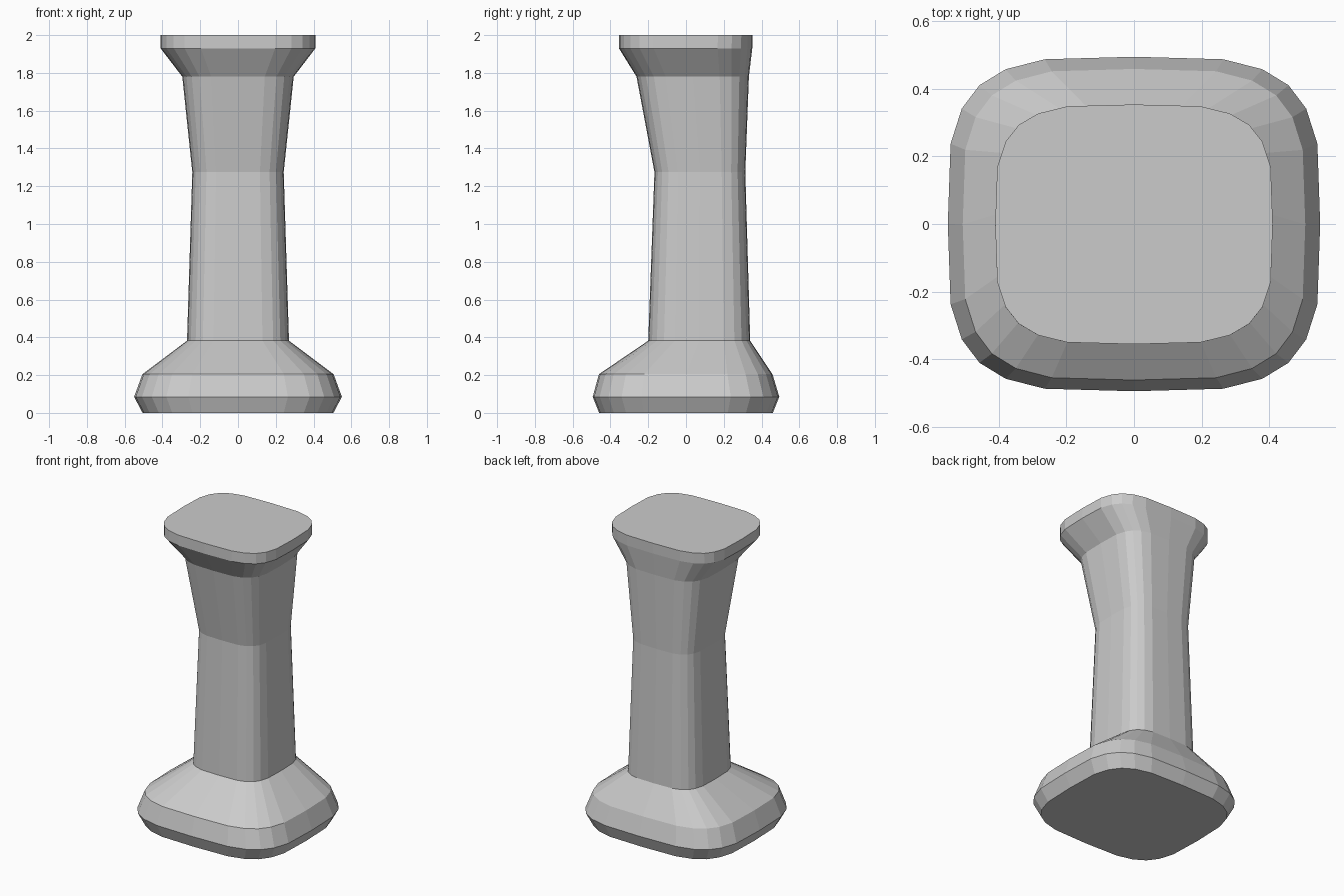
import bpy
import bmesh

cube = bpy.data.objects.get("Cube")
if cube:
    bpy.data.objects.remove(cube, do_unlink=True)

# Single plain grey
grey = bpy.data.materials.new("plain_grey")
grey.use_nodes = True
colour = (0.6, 0.6, 0.6, 1)
grey.diffuse_color = colour
bsdf = next(n for n in grey.node_tree.nodes if n.type == 'BSDF_PRINCIPLED')
bsdf.inputs["Base Color"].default_value = colour

# Rounded-square outline: one quarter, turned four times into a 24-sided ring
quarter = [(1, 0), (0.985, 0.48), (0.925, 0.69), (0.83, 0.83), (0.69, 0.925), (0.48, 0.985)]
outline = []
for turn in range(4):
    outline += quarter
    quarter = [(-y, x) for x, y in quarter]

# Levels from foot to top: height, half width, front y, back y
levels = [
    (0.0, 0.505, -0.46, 0.46),
    (0.085, 0.55, -0.494, 0.494),
    (0.205, 0.506, -0.461, 0.458),
    (0.382, 0.27, -0.20, 0.34),
    (1.275, 0.242, -0.167, 0.314),
    (1.78, 0.295, -0.262, 0.333),
    (1.93, 0.41, -0.355, 0.351),
    (2.0, 0.41, -0.355, 0.353),
]

# Pedestal: flared foot, leaning shaft and flat cap lofted in one skin
bm = bmesh.new()
rings = []
for z, half, front, back in levels:
    mid, depth = (front + back) / 2, (back - front) / 2
    rings.append([bm.verts.new((x * half, mid + y * depth, z)) for x, y in outline])
for low, high in zip(rings, rings[1:]):
    for i in range(len(low)):
        j = (i + 1) % len(low)
        bm.faces.new((low[i], low[j], high[j], high[i]))
bm.faces.new(rings[0][::-1])
bm.faces.new(rings[-1])
bmesh.ops.recalc_face_normals(bm, faces=bm.faces)

mesh = bpy.data.meshes.new("pedestal")
bm.to_mesh(mesh)
bm.free()
mesh.materials.append(grey)
pedestal = bpy.data.objects.new("pedestal", mesh)
bpy.context.collection.objects.link(pedestal)
